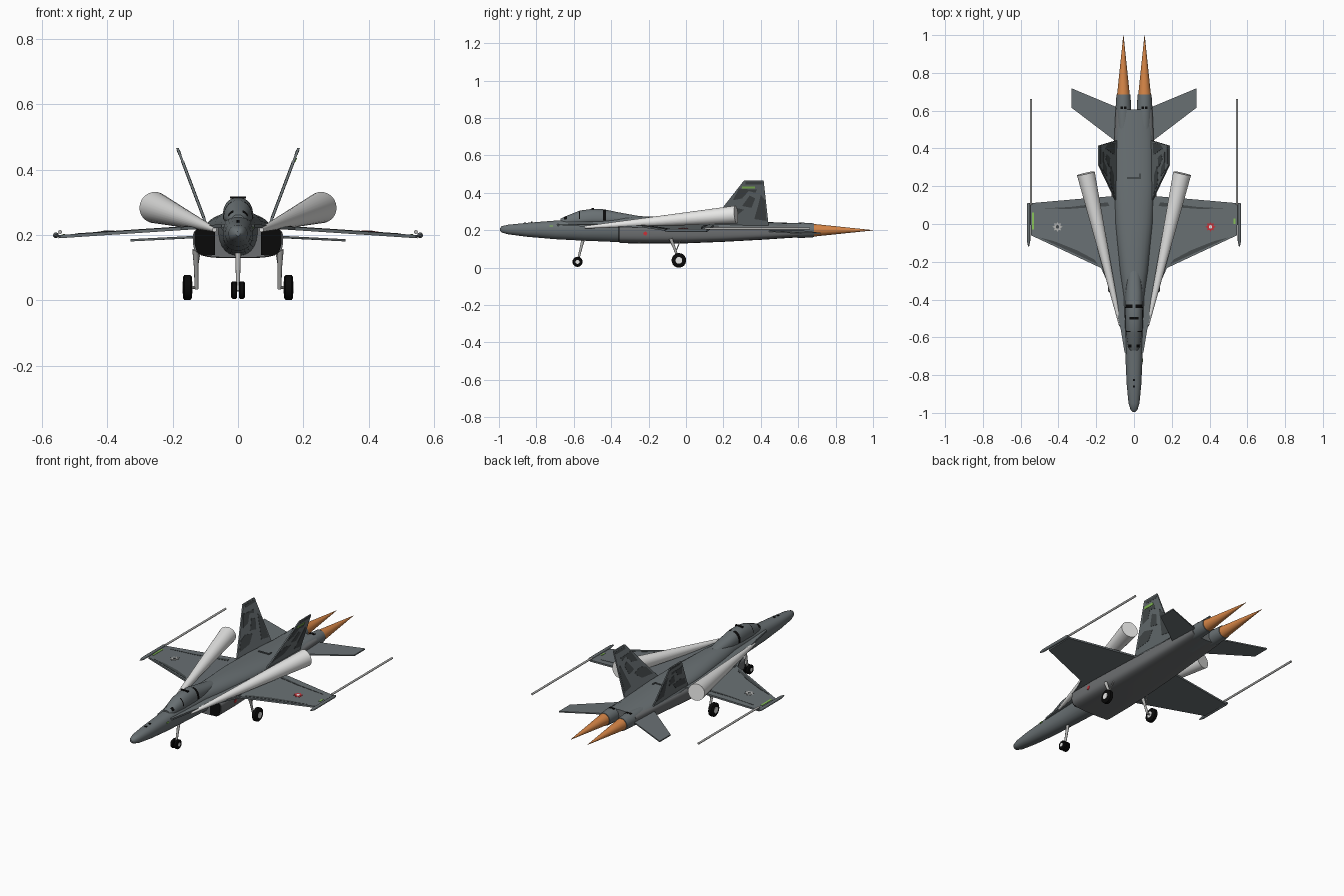
import bpy, bmesh, math
from mathutils import Vector

cube = bpy.data.objects.get("Cube")
if cube:
    bpy.data.objects.remove(cube, do_unlink=True)


def material(name, r, g, b):
    m = bpy.data.materials.new(name)
    m.use_nodes = True
    m.diffuse_color = (r, g, b, 1)
    node = m.node_tree.nodes["Principled BSDF"]
    node.inputs["Base Color"].default_value = (r, g, b, 1)
    node.inputs["Roughness"].default_value = 0.7
    return m


GREY = material("airframe grey", .142, .164, .173)
BELLY = material("belly grey", .148, .155, .16)
DARK = material("dark grey", .06, .07, .073)
BLACK = material("black", .003, .003, .003)
WHITE = material("vapour white", .82, .82, .81)
STEEL = material("gear grey", .45, .45, .44)
FLAME = material("flame orange", .67, .235, .062)
GREEN = material("lime green", .25, .55, .1)
RED = material("red", .6, .03, .04)


def build(name, verts, faces, mats, smooth=True, rule=None):
    me = bpy.data.meshes.new(name)
    bm = bmesh.new()
    vs = [bm.verts.new(v) for v in verts]
    for f in faces:
        bm.faces.new([vs[i] for i in f])
    bmesh.ops.recalc_face_normals(bm, faces=bm.faces)
    if rule:
        for f in bm.faces:
            f.material_index = rule(f.calc_center_median())
    bm.to_mesh(me)
    bm.free()
    for m in mats:
        me.materials.append(m)
    ob = bpy.data.objects.new(name, me)
    bpy.context.collection.objects.link(ob)
    if smooth:
        bpy.ops.object.select_all(action='DESELECT')
        bpy.context.view_layer.objects.active = ob
        ob.select_set(True)
        bpy.ops.object.shade_smooth_by_angle(angle=math.radians(40))
    return ob


def skin(name, rings, mats, rule=None):
    n = len(rings[0])
    verts = [p for ring in rings for p in ring]
    faces = [(k * n + i, k * n + (i + 1) % n, (k + 1) * n + (i + 1) % n, (k + 1) * n + i)
             for k in range(len(rings) - 1) for i in range(n)]
    faces += [range(n), range(len(verts) - n, len(verts))]
    return build(name, verts, faces, mats, True, rule)


def loft(name, sections, mats, power=2.0, n=24, rule=None):
    # each section: y, half width, top, bottom, height of widest line
    rings = []
    for y, hw, top, bot, mid in sections:
        ring = []
        for i in range(n):
            a = 2 * math.pi * (i + .5) / n
            c, s = math.cos(a), math.sin(a)
            h = top - mid if s > 0 else mid - bot
            ring.append((hw * math.copysign(abs(c) ** (2 / power), c), y,
                         mid + h * math.copysign(abs(s) ** (2 / power), s)))
        rings.append(ring)
    return skin(name, rings, mats, rule)


def tube(name, points, radii, mat, n=16):
    # round bar through points, rings square to the overall direction
    pts = [Vector(p) for p in points]
    q = (pts[-1] - pts[0]).to_track_quat('Z', 'Y')
    rings = [[p + q @ Vector((r * math.cos(2 * math.pi * i / n), r * math.sin(2 * math.pi * i / n), 0))
              for i in range(n)] for p, r in zip(pts, radii)]
    return skin(name, rings, [mat])


def prism(name, pts, offset, mat):
    n = len(pts)
    verts = [Vector(p) for p in pts] + [Vector(p) + Vector(offset) for p in pts]
    faces = [range(n), range(n, 2 * n)] + [(i, (i + 1) % n, n + (i + 1) % n, n + i) for i in range(n)]
    return build(name, verts, faces, [mat], False)


def rect(x0, x1, y0, y1):
    return [(x0, y0), (x1, y0), (x1, y1), (x0, y1)]


def disc(x, y, *radii, n=16):
    # alternating radii give a star
    return [(x + radii[k % len(radii)] * math.cos(2 * math.pi * k / n),
             y + radii[k % len(radii)] * math.sin(2 * math.pi * k / n)) for k in range(n)]


# Upper fuselage with nose and spine
loft("fuselage", [
    (-.995, .006, .211, .197, .204), (-.985, .018, .222, .188, .204), (-.95, .029, .23, .178, .204),
    (-.85, .039, .24, .165, .204), (-.7, .046, .252, .152, .205), (-.55, .05, .262, .144, .21),
    (-.38, .056, .273, .137, .215), (-.25, .075, .276, .135, .215), (0, .1, .267, .135, .215),
    (.2, .109, .256, .14, .21), (.42, .104, .245, .15, .205), (.605, .097, .238, .162, .2)],
    [GREY], 2.3)

# Wide lower body that carries the intakes
loft("lower_body", [
    (-.355, .138, .226, .131, .19), (-.2, .136, .23, .129, .19), (0, .128, .23, .13, .19),
    (.2, .118, .23, .138, .19), (.42, .106, .23, .15, .195), (.605, .098, .232, .163, .2)],
    [BELLY], 4, 32)


# Canopy with broken black frame bands
def canopy_paint(c):
    side_band = (-.66 < c.y < -.635 or -.45 < c.y < -.425) and abs(c.x) > .014
    hoop = -.573 < c.y < -.563 and abs(c.x) > .02
    return 1 if (side_band or hoop) and c.z > .258 else 0


loft("canopy", [
    (-.67, .02, .262, .235, .24), (-.653, .03, .271, .235, .245), (-.637, .034, .278, .235, .245),
    (-.572, .043, .304, .235, .25), (-.566, .044, .306, .235, .25), (-.5, .047, .315, .235, .255),
    (-.445, .047, .313, .235, .255), (-.427, .046, .31, .235, .255), (-.36, .044, .296, .235, .255),
    (-.25, .034, .276, .235, .25)], [GREY, BLACK], 2.3, 24, canopy_paint)
prism("seat_top", [(x, y, .312) for x, y in rect(-.024, .024, -.505, -.493)], (0, 0, .006), BLACK)

# Dark spine hatch and small nose marks
prism("spine_hatch", [(x, y, .2535) for x, y in [(-.036, .238), (.036, .238), (.036, .268),
                                                 (.026, .268), (.026, .25), (-.036, .25)]],
      (0, 0, .003), DARK)
for i, y in enumerate((-.86, -.825)):
    prism(f"nose_mark_{i}", [(x, y + d, .237 + i * .004) for x, d in rect(-.005, .005, -.005, .005)],
          (0, 0, .005), BLACK)

for s, side in ((1, "left"), (-1, "right")):
    def on_wing(part, outline, mat, lift=.0, depth=.0015):
        pts = [(s * x, y, .236 - .066 * x + lift) for x, y in outline]
        return prism(f"{side}_{part}", pts, (0, 0, depth), mat)

    # Main wing and curved root extension
    on_wing("wing", [(.05, -.3), (.17, -.235), (.545, -.06), (.55, .11), (.3, .132), (.08, .15)],
            GREY, 0, -.01)
    on_wing("root_extension", [(.03, -.7), (.05, -.68), (.07, -.56), (.1, -.43), (.14, -.31),
                               (.175, -.232), (.08, -.15), (.03, -.3)], GREY, 0, -.01)
    # Painted wing streaks
    on_wing("leading_streak", [(.19, -.214), (.5, -.071), (.42, -.092), (.3, -.14), (.21, -.188)], DARK)
    on_wing("root_streak", [(.135, -.29), (.17, -.225), (.155, -.15), (.145, -.22)], DARK)
    on_wing("trailing_streak", [(.13, .095), (.34, .08), (.5, .082), (.34, .09), (.14, .115)], DARK)

    # Wing badge: ring star with pale points and centre
    badge = RED if s > 0 else STEEL
    on_wing("badge_star", disc(.405, -.015, .026, .017), badge, .001, .002)
    on_wing("badge_centre", disc(.405, -.015, .009), WHITE if s > 0 else DARK, .003, .001)

    # Wing tip rail and trailing streamer
    tube(f"{side}_tip_rail", [(s * .558, y, .199) for y in (-.118, -.09, .1, .112)],
         (.003, .009, .009, .006), GREY, 10)
    tube(f"{side}_tip_streamer", [(s * .545, .1, .209), (s * .545, .662, .209)], (.006, .006), STEEL, 10)

    # Horizontal tail
    prism(f"{side}_tailplane", [(s * .07, .42, .2), (s * .1, .44, .199), (s * .33, .615, .187),
                                (s * .33, .718, .187), (s * .1, .622, .199), (s * .07, .6, .2)],
          (0, 0, -.007), GREY)

    # Canted fin with mottled paint on both faces
    def on_fin(part, outline, mat, x0=-.004, x1=.004):
        pts = [(s * (.1 + (z - .24) * .378 + x0), y, z) for y, z in outline]
        return prism(f"{side}_{part}", pts, (s * (x1 - x0), 0, 0), mat)

    on_fin("fin", [(.12, .225), (.2, .326), (.31, .466), (.415, .466), (.442, .225)], GREY)
    patches = ([(.365, .26), (.43, .25), (.422, .36), (.4, .39), (.385, .33)],
               [(.16, .26), (.26, .27), (.31, .31), (.25, .325), (.2, .31)],
               [(.25, .36), (.3, .37), (.335, .41), (.37, .4), (.38, .418), (.3, .42), (.285, .425)],
               [(.3, .33), (.35, .32), (.37, .37), (.34, .385)],
               rect(.318, .41, .446, .46))
    for i, patch in enumerate(patches):
        on_fin(f"fin_patch_{i}", patch, DARK, -.005, .005)

    # Intake mouth, engine vent, nozzle and exhaust flame
    prism(f"{side}_intake_mouth", [(s * x, -.356, z) for x, z in (
        (.07, .138), (.112, .137), (.126, .148), (.134, .175), (.133, .208), (.122, .221), (.07, .221))],
        (0, -.004, 0), BLACK)
    for i, x in enumerate((.046, .064)):
        prism(f"{side}_engine_vent_{i}", [(s * x + d, y, .236) for d, y in rect(-.007, .007, .608, .621)],
              (0, 0, .006), BLACK)
    tube(f"{side}_nozzle", [(s * .056, y, .2) for y in (.5, .62, .685)], (.036, .041, .037), GREY, 20)
    tube(f"{side}_flame", [(s * .056, .68, .2), (s * .056, 1, .2)], (.034, .0008), FLAME, 24)

    # Vapour trail from the root extension
    tube(f"{side}_vapour_cone", [(s * .072, -.54, .216), (s * .255, .268, .284)],
         (.007, .048), WHITE, 28)

    # Main landing gear
    hub = Vector((s * .155, -.038, .039))
    tube(f"{side}_main_tyre", [hub + Vector((dx, 0, 0)) for dx in (-.014, -.009, .009, .014)],
         (.032, .039, .039, .032), BLACK, 24)
    tube(f"{side}_main_hub", [hub - Vector((.0155, 0, 0)), hub + Vector((.0155, 0, 0))],
         (.018, .018), WHITE, 16)
    tube(f"{side}_main_axle", [(s * .122, -.038, .039), hub], (.005, .005), STEEL, 8)
    tube(f"{side}_main_leg", [(s * .127, -.038, .035), (s * .128, -.06, .1), (s * .13, -.082, .155)],
         (.006, .007, .01), STEEL, 10)
    tube(f"{side}_main_brace", [(s * .128, -.055, .085), (s * .118, -.03, .145)], (.003, .003), STEEL, 8)

    # Twin nose wheels
    tube(f"{side}_nose_tyre", [(s * x, -.58, .031) for x in (.003, .006, .017, .021)],
         (.024, .027, .027, .023), BLACK, 20)
    tube(f"{side}_nose_hub", [(s * .01, -.58, .031), (s * .022, -.58, .031)], (.011, .011), WHITE, 12)

    # Red badge on the intake flank
    prism(f"{side}_flank_badge", [(s * .1335, y, z) for y, z in disc(-.218, .182, .013, .008)],
          (s * .004, 0, 0), RED)

    # Green tip stripe, shorter on the left wing
    on_wing("wing_stripe", rect(.528, .538, 0, .03) if s > 0 else rect(.53, .541, -.03, .06),
            GREEN, .0005, .002)

    # Green fin stripe on the left outer face, matching nose tick
    if s > 0:
        on_fin("fin_stripe", rect(.3, .37, .423, .435), GREEN, .003, .007)
        prism("nose_tick", [(.044, y, z) for y, z in rect(-.73, -.712, .219, .226)], (.004, 0, 0), GREEN)

# Nose landing gear leg
tube("nose_leg", [(0, -.58, .028), (0, -.565, .09), (0, -.55, .155)], (.006, .007, .009), STEEL, 10)
tube("nose_brace", [(0, -.57, .08), (0, -.545, .145)], (.004, .004), STEEL, 8)
